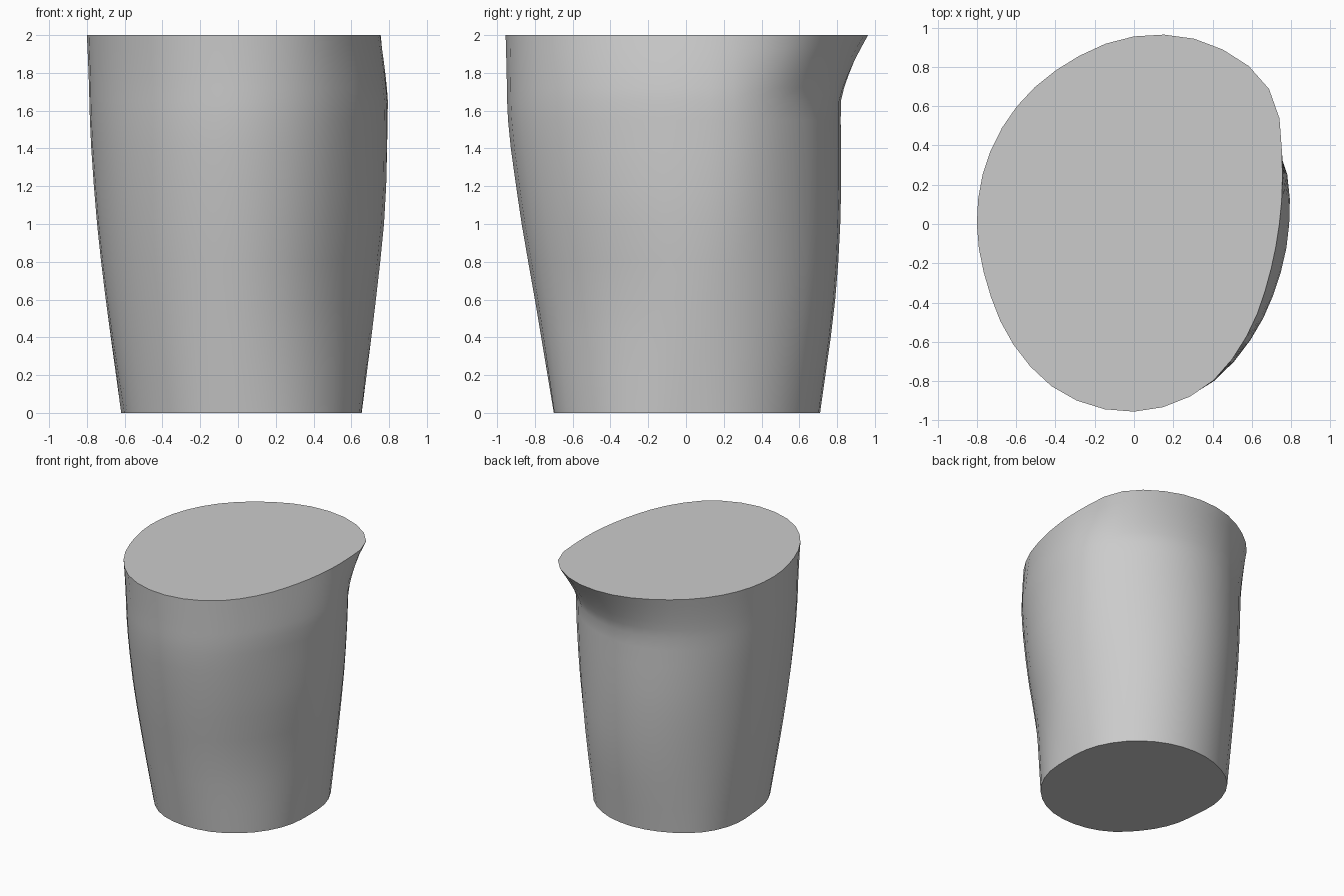
import bpy, bmesh, math

if "Cube" in bpy.data.objects:
    bpy.data.objects.remove(bpy.data.objects["Cube"])

SIDES = 40
# Height of each cross-section and its radii every 22.5 degrees from +x
SECTIONS = [
    (0.00, [.655, .68, .70, .71, .71, .705, .70, .66, .61, .62, .64, .68, .70, .71, .70, .68]),
    (0.60, [.73, .745, .765, .785, .79, .775, .75, .725, .70, .71, .74, .78, .80, .775, .735, .715]),
    (1.10, [.78, .80, .80, .81, .82, .81, .785, .765, .755, .765, .81, .86, .885, .855, .80, .775]),
    (1.65, [.79, .825, .82, .82, .82, .815, .80, .795, .787, .80, .85, .915, .947, .91, .837, .79]),
    (2.00, [.74, .816, .972, .995, .955, .888, .845, .815, .80, .809, .868, .937, .955, .91, .81, .74]),
]


def cubic(a, b, ma, mb, t):
    return ((2*t**3 - 3*t**2 + 1) * a + (t**3 - 2*t**2 + t) * ma
            + (3*t**2 - 2*t**3) * b + (t**3 - t**2) * mb)


def radius_at(radii, angle):
    """Smooth closed interpolation around one section."""
    f = angle / (2 * math.pi) * 16
    i = int(f)
    p = [radii[(i + k) % 16] for k in (-1, 0, 1, 2)]
    return cubic(p[1], p[2], (p[2] - p[0]) / 2, (p[3] - p[1]) / 2, f - i)


def wall_radius(angle, z):
    """Smooth profile up the wall, flaring into the spout at the rim."""
    zs = [s[0] for s in SECTIONS]
    r = [radius_at(s[1], angle) for s in SECTIONS]
    if z >= zs[3]:
        t = (z - zs[3]) / (zs[4] - zs[3])
        return r[3] + (r[4] - r[3]) * t**1.3
    i = max(k for k in range(3) if zs[k] <= z)
    h = zs[i+1] - zs[i]

    def slope(k):
        if k == 3:
            return 0.02
        a = max(k - 1, 0)
        return (r[k+1] - r[a]) / (zs[k+1] - zs[a])
    return cubic(r[i], r[i+1], slope(i) * h, slope(i+1) * h, (z - zs[i]) / h)


# Solid cup body: stacked rings with flat top and bottom caps
bm = bmesh.new()
heights = [0, .04, .2, .4, .6, .8, 1, 1.2, 1.4, 1.55, 1.65, 1.72, 1.79, 1.86, 1.93, 2]
rings = []
for z in heights:
    ring = []
    for k in range(SIDES):
        a = 2 * math.pi * k / SIDES
        r = wall_radius(a, z)
        ring.append(bm.verts.new((r * math.cos(a), r * math.sin(a), z)))
    rings.append(ring)
for low, high in zip(rings, rings[1:]):
    for k in range(SIDES):
        n = (k + 1) % SIDES
        bm.faces.new((low[k], low[n], high[n], high[k]))
bm.faces.new(rings[0][::-1])
bm.faces.new(rings[-1])

mesh = bpy.data.meshes.new("pouring_cup")
bm.to_mesh(mesh)
bm.free()
cup = bpy.data.objects.new("pouring_cup", mesh)
bpy.context.collection.objects.link(cup)
bpy.context.view_layer.objects.active = cup
cup.select_set(True)
bpy.ops.object.shade_smooth_by_angle(angle=math.radians(40))
